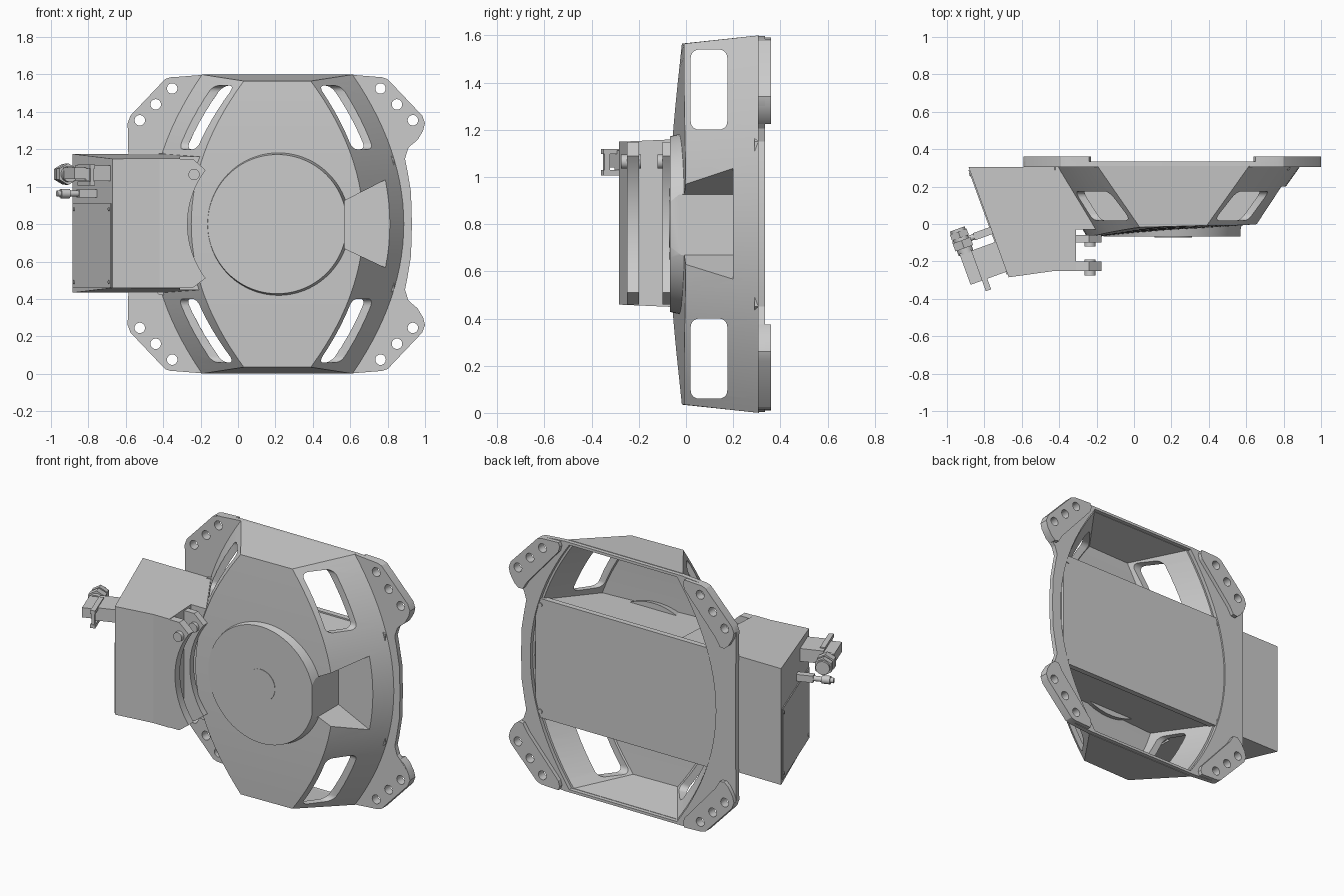
import bpy, bmesh, math
from mathutils import Vector, Matrix

if "Cube" in bpy.data.objects:
    bpy.data.objects.remove(bpy.data.objects["Cube"])

CX, CZ = 0.21, 0.80          # centre of the dish in the front view


def make(name, bm, smooth=False):
    bmesh.ops.recalc_face_normals(bm, faces=bm.faces)
    me = bpy.data.meshes.new(name)
    bm.to_mesh(me)
    bm.free()
    ob = bpy.data.objects.new(name, me)
    bpy.context.collection.objects.link(ob)
    if smooth:
        smooth_ob(ob)
    return ob


def activate(ob):
    bpy.ops.object.select_all(action='DESELECT')
    ob.select_set(True)
    bpy.context.view_layer.objects.active = ob


def smooth_ob(ob):
    activate(ob)
    bpy.ops.object.shade_smooth_by_angle(angle=math.radians(25))


def prism(name, pts, axis, lo, hi, smooth=False):
    """Extrude a 2D outline: axis y -> (x,z), z -> (x,y), x -> (y,z)."""
    place = {'x': lambda a, b, h: (h, a, b), 'y': lambda a, b, h: (a, h, b),
             'z': lambda a, b, h: (a, b, h)}[axis]
    bm = bmesh.new()
    A = [bm.verts.new(place(*p, lo)) for p in pts]
    B = [bm.verts.new(place(*p, hi)) for p in pts]
    bm.faces.new(A)
    bm.faces.new(B)
    for i in range(len(pts)):
        j = (i + 1) % len(pts)
        bm.faces.new((A[i], A[j], B[j], B[i]))
    return make(name, bm, smooth)


def cyl(name, p0, p1, r0, r1=None, n=32):
    p0, p1 = Vector(p0), Vector(p1)
    d = p1 - p0
    m = Matrix.Translation((p0 + p1) / 2) @ d.to_track_quat('Z', 'Y').to_matrix().to_4x4()
    bm = bmesh.new()
    bmesh.ops.create_cone(bm, cap_ends=True, segments=n, radius1=r0,
                          radius2=r0 if r1 is None else r1, depth=d.length, matrix=m)
    return make(name, bm, n > 8)


def cut(ob, cutters):
    for c in cutters:
        m = ob.modifiers.new('cut', 'BOOLEAN')
        m.operation, m.solver, m.object = 'DIFFERENCE', 'EXACT', c
        activate(ob)
        bpy.ops.object.modifier_apply(modifier=m.name)


def discard(obs):
    for o in obs:
        bpy.data.objects.remove(o, do_unlink=True)


def half_width(t, front, inset):
    return (0.46 - 0.48 * (0.765 * t) ** 2 if front else 0.68 - 0.44 * (0.79 * t) ** 2) - inset


def dish(name, tmax, inset=0.0, yb=0.31, zin=0.0):
    """Solid dish slice lofted over z between bowed left and right edges."""
    bm, rows, n = bmesh.new(), [], 28
    for i in range(n + 1):
        t = tmax * (2 * i / n - 1)
        zf, zb = CZ + (0.765 - zin) * t, CZ + (0.80 - zin) * t
        wf, wb = half_width(t, True, inset), half_width(t, False, inset)
        yf = [-0.07 * (0.46 - s * wf) / 0.9 * (1 - 0.65 * t * t) + inset * 0.8 for s in (-1, 1)]
        rows.append([bm.verts.new(p) for p in (
            (CX - wb, yb, zb), (CX - wf, yf[0], zf), (CX + wf, yf[1], zf), (CX + wb, yb, zb))])
    for a, b in zip(rows, rows[1:]):
        for k in range(4):
            j = (k + 1) % 4
            bm.faces.new((a[k], a[j], b[j], b[k]))
    bm.faces.new(rows[0])
    bm.faces.new(rows[-1])
    return make(name, bm)


def rounded(x0, x1, y0, y1, r, n=5):
    out = []
    for cx, cy, a0 in ((x1 - r, y1 - r, 0), (x0 + r, y1 - r, 90), (x0 + r, y0 + r, 180), (x1 - r, y0 + r, 270)):
        for i in range(n + 1):
            a = math.radians(a0 + 90 * i / n)
            out.append((cx + r * math.cos(a), cy + r * math.sin(a)))
    return out


def mirror_z(pts):
    return [(x, CZ + z) for x, z in pts] + [(x, CZ - z) for x, z in reversed(pts) if z > 0]


# dish shell with four windows and the side notch
notch = prism('notch_cutter', [(0.57, 0.67), (0.57, 0.925), (0.95, 1.12), (0.95, 0.49)], 'y', -0.3, 0.2)
inner = dish('inner_cutter', 1.0, 0.025, 0.33, 0.02)
windows = [prism('window_cutter', rounded(0.02, 0.175, z, z + 0.34, 0.035), 'x', -1, 1.2) for z in (0.06, 1.2)]
shell = dish('dish_shell', 1.0)
cut(shell, [inner] + windows + [notch])
smooth_ob(shell)

# solid core crossing the dish, forms the notch floor
core = dish('dish_core', 0.465, 0.008, 0.305)
cut(core, [notch])
smooth_ob(core)

# round hub on the front
hub = cyl('hub_disc', (CX, 0.03, CZ), (CX, -0.068, CZ), 0.395, 0.372, 96)
cut(hub, [notch])
smooth_ob(hub)
cyl('hub_cap', (CX, -0.06, CZ), (CX, -0.071, CZ), 0.1, n=48)

# rear flange with ears
right = [(0.93, 0), (0.925, 0.17), (0.905, 0.29), (0.893, 0.35), (0.91, 0.405), (0.96, 0.46), (0.99, 0.50),
         (1.0, 0.54), (0.985, 0.58), (0.80, 0.775), (0.77, 0.785), (0.62, 0.797)]
left = [(-0.20, 0.797), (-0.35, 0.785), (-0.38, 0.775), (-0.575, 0.58), (-0.59, 0.54), (-0.585, 0.30)]
flange = prism('rear_flange', mirror_z(right + left), 'y', 0.305, 0.335)
ts = [i / 14 - 1 for i in range(29)]
opening = prism('opening_cutter',
                [(CX + half_width(t, False, 0.025), CZ + 0.78 * t) for t in ts] +
                [(CX - half_width(t, False, 0.025), CZ + 0.78 * t) for t in reversed(ts)], 'y', 0.2, 0.5)
cut(flange, [opening])

# ear pads with bolt holes
pad = [(0.65, 0.79), (0.77, 0.785), (0.80, 0.775), (0.985, 0.58), (1.0, 0.54), (0.99, 0.50), (0.96, 0.45),
       (0.93, 0.425), (0.90, 0.43), (0.87, 0.48), (0.65, 0.73), (0.64, 0.765)]
for sx in (1, -1):
    for sz in (1, -1):
        fx = lambda x: x if sx > 0 else 0.41 - x
        p = prism('ear_pad', [(fx(x), CZ + sz * z) for x, z in pad], 'y', 0.306, 0.36)
        holes = [cyl('hole_cutter', (fx(x), 0.2, CZ + sz * z), (fx(x), 0.5, CZ + sz * z), 0.028, n=24)
                 for x, z in ((0.762, 0.725), (0.85, 0.64), (0.935, 0.555))]
        cut(p, holes)
        cut(flange, holes)
        discard(holes)
        smooth_ob(p)
smooth_ob(flange)
discard([notch, inner, opening] + windows)

# flat rear cover and its screws
prism('rear_cover', [(-0.585, 0.44), (-0.585, 1.16), (-0.44, 1.16), (-0.42, 1.18), (0.80, 1.18),
                     (0.835, 1.15), (0.835, 0.45), (0.80, 0.42), (-0.42, 0.42), (-0.44, 0.44)], 'y', 0.29, 0.325)
for x in (-0.40, 0.80):
    for z in (0.46, 1.14):
        cyl('cover_screw', (x, 0.31, z), (x, 0.331, z), 0.014, n=16)

# side housing, slightly tapered toward the front
housing = prism('side_housing', [(-0.885, 0.305), (-0.67, -0.285), (-0.42, -0.25), (-0.31, -0.25),
                                 (-0.31, -0.03), (-0.17, -0.03), (-0.17, 0.305)], 'z', -1, 1)
for v in housing.data.vertices:
    v.co.z = 0.804 + v.co.z * (0.345 + 0.026 * (v.co.y + 0.285) / 0.59)

# curved clamp lips facing the hub
arc = [(CX + 0.48 * math.cos(a), CZ + 0.48 * math.sin(a))
       for a in (math.radians(143 + 74 * i / 24) for i in range(25))]
lip = [(-0.40, 1.148), (-0.24, 1.148)] + arc + [(-0.24, 0.46), (-0.40, 0.46)]
prism('front_lip', lip, 'y', -0.25, -0.2, True)
prism('rear_lip', lip, 'y', -0.1, -0.06, True)
cyl('clamp_bolt', (-0.235, -0.275, 1.065), (-0.235, -0.19, 1.065), 0.03)
cyl('clamp_nut', (-0.235, -0.12, 1.065), (-0.235, -0.09, 1.065), 0.03)

# parts on the slanted housing face: a = outward, b = along the face toward the front
L = math.hypot(0.215, 0.59)
D = Vector((0.215 / L, -0.59 / L, 0))
N = Vector((-0.59 / L, -0.215 / L, 0))


def P(a, b, z):
    return Vector((-0.71, -0.175, z)) + N * a + D * b


def face_box(name, a0, a1, b0, b1, z0, z1):
    q = [P(a, b, 0) for a, b in ((a0, b0), (a1, b0), (a1, b1), (a0, b1))]
    return prism(name, [(v.x, v.y) for v in q], 'z', z0, z1)


face_box('access_panel', -0.01, 0.006, -0.495, 0.10, 0.46, 0.91)
for b in (-0.47, 0.075):
    for z in (0.49, 0.88):
        cyl('panel_screw', P(0, b, z), P(0.01, b, z), 0.01, n=12)

# large elbow connector with hex nut and locking clip
face_box('connector_body', -0.01, 0.14, -0.085, 0.085, 1.03, 1.112)
face_box('connector_elbow', 0.14, 0.205, -0.09, 0.085, 1.04, 1.102)
cyl('connector_collar', P(0.17, -0.08, 1.067), P(0.17, -0.22, 1.067), 0.042)
cyl('hex_nut', P(0.17, -0.11, 1.067), P(0.17, -0.155, 1.067), 0.058, n=6)
cyl('hex_gland', P(0.17, -0.17, 1.067), P(0.17, -0.205, 1.067), 0.055, n=6)
for z in (1.015, 1.105):
    face_box('clip_arm', 0.11, 0.14, -0.05, 0.145, z - 0.008, z + 0.014)
face_box('clip_bar', 0.115, 0.135, 0.115, 0.14, 1.015, 1.11)

# small connector below it
face_box('small_connector_base', -0.01, 0.10, -0.17, -0.13, 0.942, 0.985)
cyl('small_connector_stem', P(0.08, -0.15, 0.963), P(0.22, -0.15, 0.963), 0.016, n=20)
cyl('small_connector_head', P(0.15, -0.15, 0.963), P(0.2, -0.15, 0.963), 0.025, n=20)
